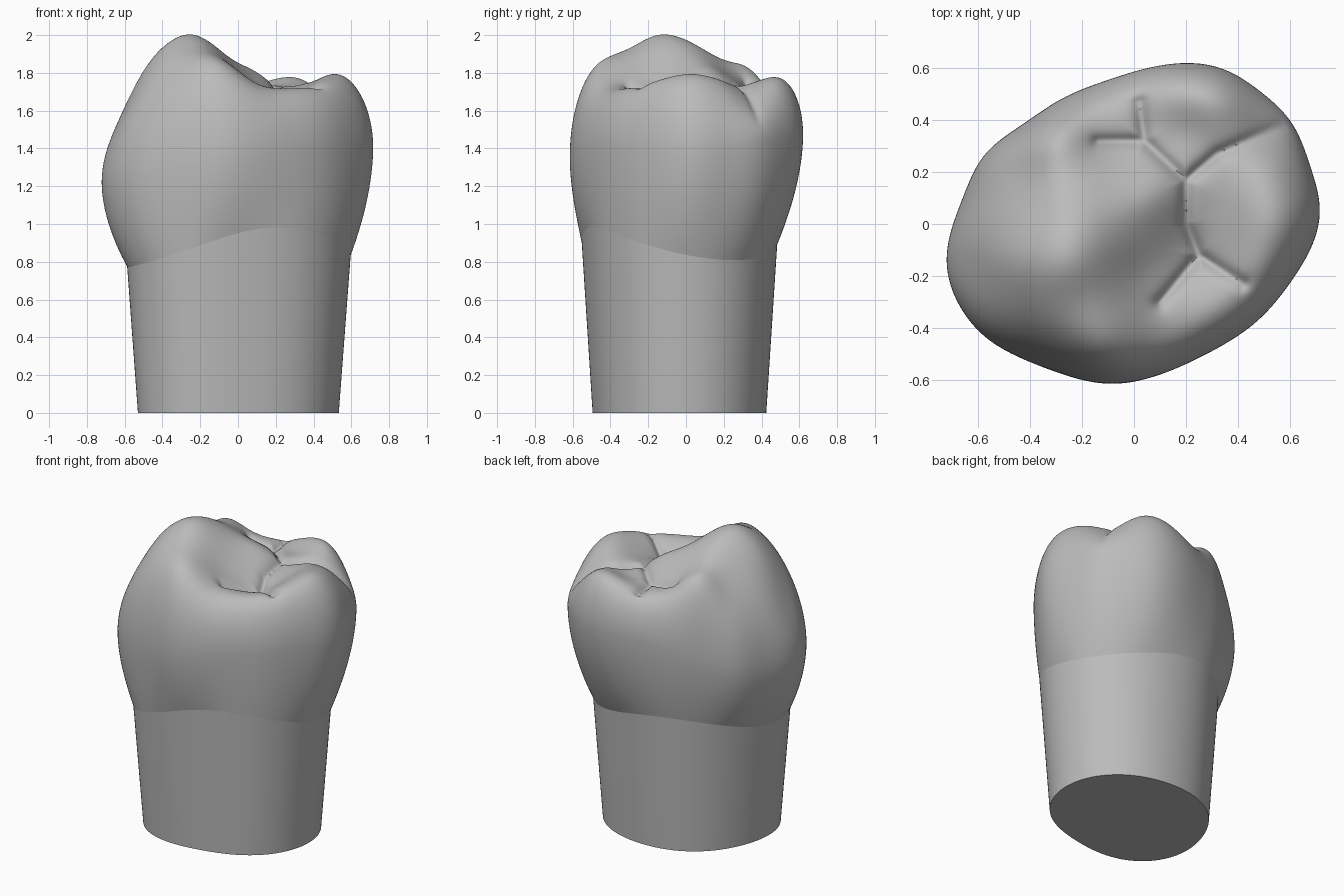
import bpy, bmesh
from math import sin, cos, pi, atan2, hypot, sqrt, radians
from mathutils import Vector

cube = bpy.data.objects.get("Cube")
if cube:
    bpy.data.objects.remove(cube)

SEGMENTS = 240
CROWN_RINGS = 90

# Widest outline of the crown, seen from above
OUTLINE = [(.715, .07), (.68, .22), (.6, .4), (.5, .5), (.36, .59), (.2, .62), (.05, .6),
           (-.1, .555), (-.3, .47), (-.45, .37), (-.58, .26), (-.66, .1), (-.72, -.17),
           (-.68, -.3), (-.59, -.42), (-.45, -.51), (-.3, -.57), (-.1, -.615),
           (.1, -.58), (.3, -.49), (.5, -.35), (.62, -.2)]

# Heights of cusps, ridges, slopes and hollows on the biting surface
TALL_CUSP = [(-.25, -.15, 2), (-.25, .02, 1.965), (-.27, .2, 1.87), (-.2, .38, 1.77),
             (-.25, -.3, 1.93), (-.14, -.5, 1.81), (-.45, -.15, 1.88), (-.34, .35, 1.77),
             (-.56, -.15, 1.7), (-.65, -.17, 1.5), (-.45, .22, 1.71), (-.5, -.36, 1.68)]
SIDE_CUSP = [(.5, -.2, 1.73), (.54, .02, 1.79), (.53, .2, 1.74), (.35, .05, 1.73)]
BACK_CUSP = [(.36, .49, 1.74), (.2, .53, 1.75), (.06, .5, 1.72), (.2, .37, 1.74)]
BASIN = [(-.12, -.1, 1.94), (-.04, .08, 1.87), (.09, .12, 1.81), (.02, -.2, 1.79),
         (.2, .08, 1.74), (.25, -.13, 1.67), (.1, -.42, 1.74), (.3, -.35, 1.71),
         (.5, .33, 1.67), (.57, .37, 1.58), (.04, .33, 1.73), (-.12, .32, 1.76)]

# Fissures between the cusps
GROOVES = [[(.02, .47), (.04, .32), (.2, .17), (.2, 0), (.25, -.12), (.42, -.23)],
           [(.2, .17), (.32, .27), (.57, .38)],
           [(-.14, .32), (.04, .32)],
           [(.25, -.12), (.1, -.3)]]


def fit(points, values, softness):
    """Return a smooth function that passes through the values at the points."""
    def kernel(a, b):
        return sqrt((a[0] - b[0]) ** 2 + (a[1] - b[1]) ** 2 + softness ** 2)

    count = len(points)
    mean = sum(values) / count
    rows = [[kernel(p, q) for q in points] + [v - mean] for p, v in zip(points, values)]
    for i in range(count):
        pivot = max(range(i, count), key=lambda k: abs(rows[k][i]))
        rows[i], rows[pivot] = rows[pivot], rows[i]
        rows[i] = [v / rows[i][i] for v in rows[i]]
        for k in range(count):
            if k != i:
                factor = rows[k][i]
                rows[k] = [a - factor * b for a, b in zip(rows[k], rows[i])]
    weights = [row[-1] for row in rows]
    return lambda p: mean + sum(w * kernel(p, q) for w, q in zip(weights, points))


def direction(angle):
    return (cos(angle), sin(angle))


crown_radius_at = fit([direction(atan2(y, x)) for x, y in OUTLINE],
                      [hypot(x, y) for x, y in OUTLINE], .3)


def crown_radius(angle):
    return crown_radius_at(direction(angle))


def belly_height(angle):
    return 1.36 + .09 * cos(angle) + .045 * sin(angle) - .05 * cos(2 * angle)


def neck_height(angle):
    wave = .055 * cos(2 * angle) + .055 * sin(2 * angle)
    return .87 + .03 * cos(angle) - .025 * sin(angle) - wave


def root_point(angle, z):
    """Tilted oval, fuller at one corner, that widens towards the neck."""
    xx, yy, xy = .288, .214, .027
    c, s = direction(angle)
    radius = sqrt((xx * yy - xy * xy) / (yy * c * c - 2 * xy * c * s + xx * s * s))
    radius *= 1 + .14 * z
    radius *= 1 - .012 * cos(4 * angle) - .025 * cos(3 * angle - pi * .75)
    return Vector((radius * c - .004, radius * s - .038, z))


def dome(fraction):
    return sqrt(max(0, 1 - fraction ** 4))


def dome_height(x, y, z):
    """Height the relief must have for the domed surface to reach z."""
    angle = atan2(y, x)
    base = belly_height(angle)
    return base + (z - base) / dome(hypot(x, y) / crown_radius(angle))


knots = TALL_CUSP + SIDE_CUSP + BACK_CUSP + BASIN
relief = fit([k[:2] for k in knots], [dome_height(*k) for k in knots], .1)


def groove_depth(x, y):
    p = Vector((x, y))
    nearest = 1
    for line in GROOVES:
        for start, end in zip(line, line[1:]):
            a, b = Vector(start), Vector(end)
            t = min(1, max(0, (p - a).dot(b - a) / (b - a).length_squared))
            nearest = min(nearest, (p - a.lerp(b, t)).length)
    return .045 / (1 + (nearest / .025) ** 2)


def crown_top(angle, fraction):
    radius = crown_radius(angle) * fraction
    x, y = radius * cos(angle), radius * sin(angle)
    base = belly_height(angle)
    rise = relief((x, y)) - groove_depth(x, y) - base
    return Vector((x, y, base + rise * dome(fraction)))


def crown_side(angle, t):
    """Bulge from the neck out to the widest line."""
    neck = root_point(angle, neck_height(angle))
    belly = crown_top(angle, 1)
    point = neck.lerp(belly, 1 - (1 - t) ** 1.8)
    point.z = neck.z + (belly.z - neck.z) * t
    return point


def loft(name, rings, material, cap_bottom=False, apex=None):
    """Skin closed rings, with an optional flat bottom and top point."""
    bm = bmesh.new()
    loops = [[bm.verts.new(p) for p in ring] for ring in rings]
    for low, high in zip(loops, loops[1:]):
        for i in range(SEGMENTS):
            j = (i + 1) % SEGMENTS
            bm.faces.new((low[i], low[j], high[j], high[i]))
    if cap_bottom:
        bm.faces.new(loops[0][::-1])
    if apex:
        tip = bm.verts.new(apex)
        for i in range(SEGMENTS):
            bm.faces.new((loops[-1][i], loops[-1][(i + 1) % SEGMENTS], tip))
    mesh = bpy.data.meshes.new(name)
    bm.to_mesh(mesh)
    bm.free()
    mesh.materials.append(material)
    obj = bpy.data.objects.new(name, mesh)
    bpy.context.collection.objects.link(obj)
    bpy.ops.object.select_all(action="DESELECT")
    obj.select_set(True)
    bpy.context.view_layer.objects.active = obj
    bpy.ops.object.shade_smooth_by_angle(angle=radians(60))


grey = bpy.data.materials.new("plain grey")
grey.use_nodes = True
colour = (.5, .5, .5, 1)
grey.diffuse_color = colour
grey.node_tree.nodes["Principled BSDF"].inputs["Base Color"].default_value = colour

angles = [2 * pi * i / SEGMENTS for i in range(SEGMENTS)]

# Tapered root with a flat cut end
root_rings = [[root_point(a, neck_height(a) * k / 6) for a in angles] for k in range(7)]
loft("tooth_root", root_rings, grey, cap_bottom=True)

# Crown: bulging side, then the domed biting surface
side_rings = [[crown_side(a, k / 16) for a in angles] for k in range(16)]
top_rings = [[crown_top(a, cos(pi / 2 * k / CROWN_RINGS)) for a in angles]
             for k in range(CROWN_RINGS)]
loft("tooth_crown", side_rings + top_rings, grey, apex=crown_top(0, 0))
